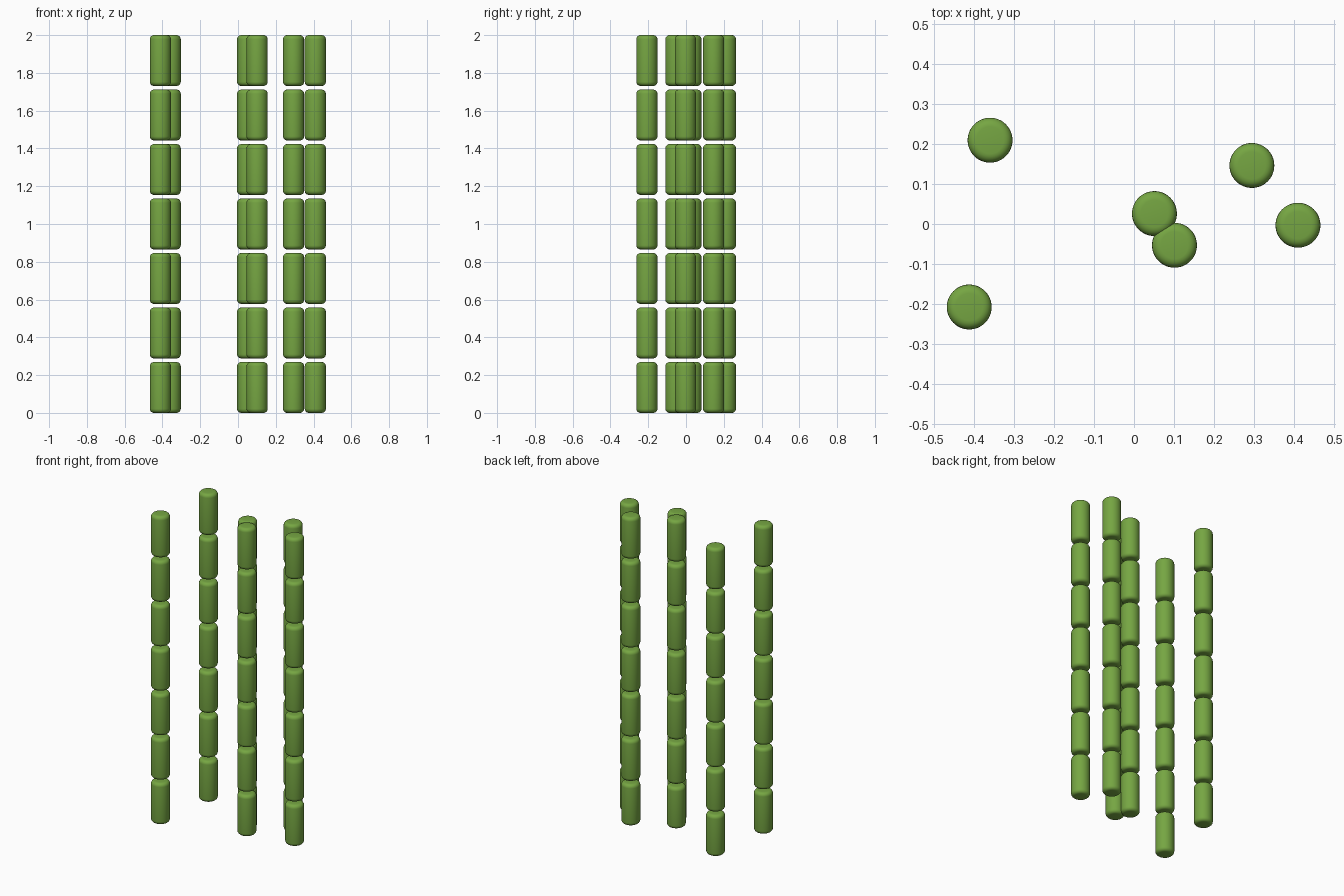
import bpy, math

if "Cube" in bpy.data.objects:
    bpy.data.objects.remove(bpy.data.objects["Cube"])

green = bpy.data.materials.new("bamboo green")
green.diffuse_color = (0.18, 0.38, 0.055, 1)
green.use_nodes = True
green.node_tree.nodes["Principled BSDF"].inputs["Base Color"].default_value = green.diffuse_color

RADIUS, HEIGHT, PITCH, ROUND = 0.056, 0.269, 0.2885, 0.022
SIDES, STEPS, COUNT = 48, 5, 7
STALKS = [(-0.359, 0.209), (-0.411, -0.207), (0.051, 0.026),
          (0.101, -0.053), (0.294, 0.146), (0.409, -0.003)]

# half profile of one rounded segment, bottom to top
profile = []
for i in range(STEPS + 1):
    a = math.pi / 2 * i / STEPS
    profile.append((RADIUS - ROUND + ROUND * math.sin(a), ROUND - ROUND * math.cos(a)))
profile += [(r, HEIGHT - z) for r, z in reversed(profile)]


def add_segment(verts, faces, x, y, z0):
    """Lathe one closed segment."""
    base, rows = len(verts), len(profile)
    for r, z in profile:
        for s in range(SIDES):
            t = 2 * math.pi * s / SIDES
            verts.append((x + r * math.cos(t), y + r * math.sin(t), z0 + z))
    for k in range(rows - 1):
        for s in range(SIDES):
            n = (s + 1) % SIDES
            a, b = base + k * SIDES, base + (k + 1) * SIDES
            faces.append((a + s, a + n, b + n, b + s))
    faces.append(tuple(base + s for s in reversed(range(SIDES))))
    faces.append(tuple(base + (rows - 1) * SIDES + s for s in range(SIDES)))


# stalks, each a stack of separate segments
for n, (x, y) in enumerate(STALKS, 1):
    verts, faces = [], []
    for k in range(COUNT):
        add_segment(verts, faces, x, y, k * PITCH)
    mesh = bpy.data.meshes.new(f"bamboo_stalk_{n}")
    mesh.from_pydata(verts, [], faces)
    mesh.materials.append(green)
    mesh.shade_smooth()
    bpy.context.collection.objects.link(bpy.data.objects.new(mesh.name, mesh))
